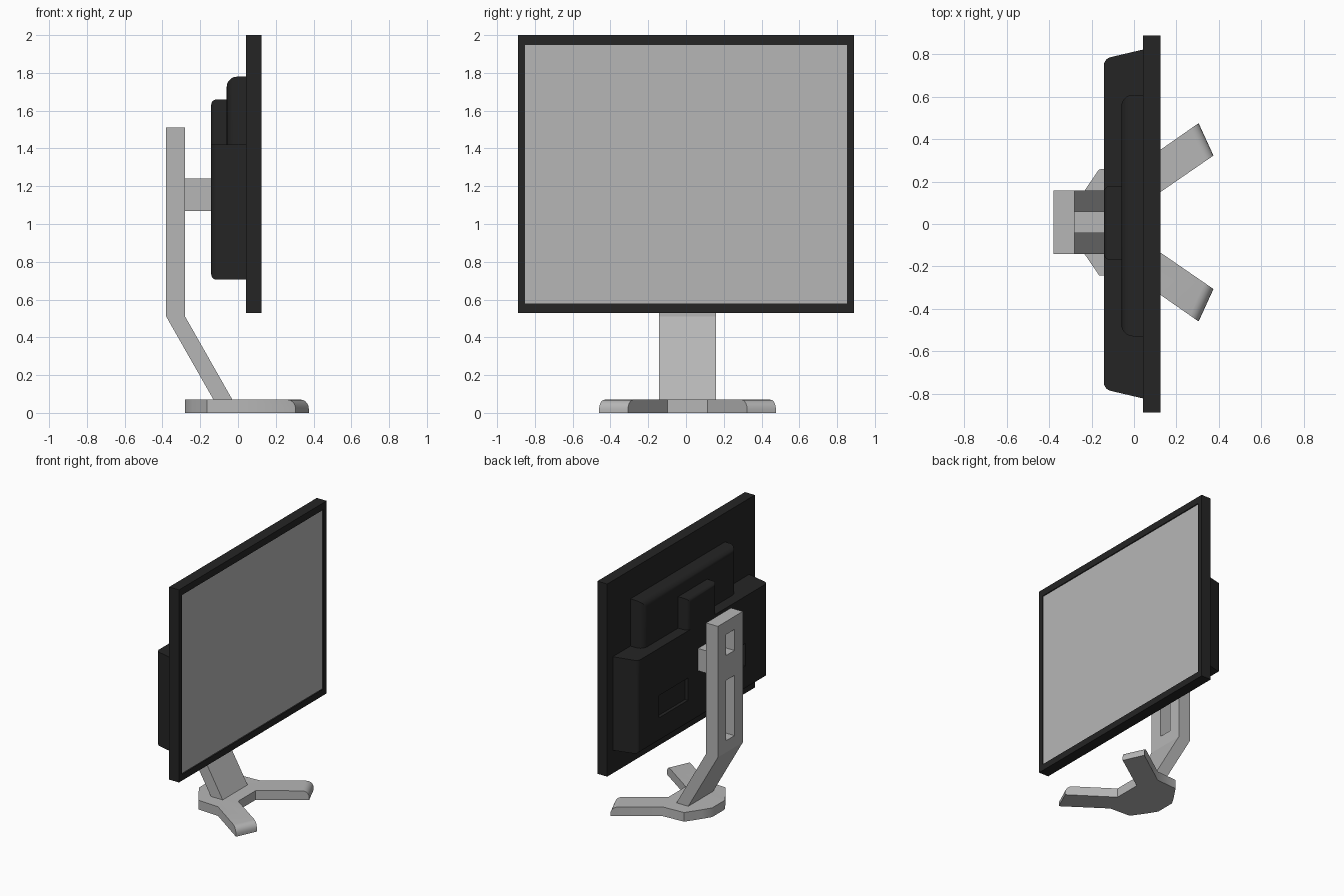
import bpy, bmesh, math
from mathutils import Vector

if "Cube" in bpy.data.objects:
    bpy.data.objects.remove(bpy.data.objects["Cube"])


def material(name, v):
    m = bpy.data.materials.new(name)
    m.diffuse_color = (v, v, v, 1)
    m.use_nodes = True
    m.node_tree.nodes["Principled BSDF"].inputs["Base Color"].default_value = m.diffuse_color
    return m


BLACK = material("black plastic", 0.018)
GREY = material("grey plastic", 0.47)
MID = 0.008  # the stand and rear details sit a hair off centre


def finish(bm, name, mat, smooth=False):
    bmesh.ops.recalc_face_normals(bm, faces=bm.faces)
    me = bpy.data.meshes.new(name)
    bm.to_mesh(me)
    bm.free()
    ob = bpy.data.objects.new(name, me)
    bpy.context.collection.objects.link(ob)
    if mat:
        me.materials.append(mat)
    if smooth:
        bpy.ops.object.select_all(action='DESELECT')
        ob.select_set(True)
        bpy.context.view_layer.objects.active = ob
        bpy.ops.object.shade_smooth_by_angle(angle=math.radians(35))
    return ob


def round_edges(bm, rule, r, seg=5):
    es = [e for e in bm.edges if rule(*[v.co for v in e.verts])]
    bmesh.ops.bevel(bm, geom=es, offset=r, segments=seg, profile=0.5,
                    affect='EDGES', clamp_overlap=True)


def box_bm(x0, x1, y0, y1, z0, z1):
    bm = bmesh.new()
    bmesh.ops.create_cube(bm, size=1)
    for v in bm.verts:
        c = v.co
        v.co = Vector((x1 if c.x > 0 else x0, y1 if c.y > 0 else y0,
                       z1 if c.z > 0 else z0))
    return bm


def prism(points, offset):
    bm = bmesh.new()
    f = bm.faces.new([bm.verts.new(p) for p in points])
    g = bmesh.ops.extrude_face_region(bm, geom=[f])["geom"]
    bmesh.ops.translate(bm, vec=offset,
                        verts=[v for v in g if isinstance(v, bmesh.types.BMVert)])
    return bm


def cut(ob, name, *dims):
    c = finish(box_bm(*dims), name, None)
    c.hide_render = True
    c.hide_viewport = False
    c.display_type = 'WIRE'
    m = ob.modifiers.new(name, 'BOOLEAN')
    m.operation = 'DIFFERENCE'
    m.solver = 'EXACT'
    m.object = c


# display panel with a recessed grey screen
bm = box_bm(0.042, 0.125, -0.89, 0.89, 0.53, 2.0)
front = max(bm.faces, key=lambda f: f.calc_center_median().x)
bmesh.ops.inset_region(bm, faces=[front], thickness=0.04)
for v in front.verts:
    v.co.y = math.copysign(0.852, v.co.y)
    v.co.z = 1.947 if v.co.z > 1 else 0.58
rim = bmesh.ops.extrude_discrete_faces(bm, faces=[front])["faces"][0]
bmesh.ops.delete(bm, geom=[rim], context='FACES')
panel = finish(bm, "display_frame", BLACK)
finish(box_bm(0.113, 0.119, -0.852, 0.852, 0.58, 1.947), "screen", GREY)

# wide lower rear housing: tapered sides, rounded back rim, flat top
bm = box_bm(-0.142, 0.05, -0.78, 0.78, 0.705, 1.42)
for v in bm.verts:
    if v.co.x > 0:
        v.co.y = math.copysign(0.825, v.co.y)
round_edges(bm, lambda a, b: a.x < 0 and b.x < 0 and not (a.z > 1 and b.z > 1), 0.03)
housing = finish(bm, "rear_housing", BLACK, True)
for side in (-1, 1):
    y = sorted((MID + side * 0.17, MID + side * 0.52))
    cut(housing, "pocket_cutter", -0.3, -0.117, y[0], y[1], 0.89, 1.06)

# upper rear housing and central block above the lower housing
bm = box_bm(-0.06, 0.05, -0.53, 0.61, 1.3, 1.78)
round_edges(bm, lambda a, b: a.x < 0 and b.x < 0 and not (a.z < 1.4 and b.z < 1.4), 0.055)
finish(bm, "upper_rear_housing", BLACK, True)
bm = box_bm(-0.142, 0.03, -0.17, 0.18, 1.3, 1.66)
round_edges(bm, lambda a, b: a.x < 0 and b.x < 0 and not (a.z < 1.4 and b.z < 1.4), 0.03)
finish(bm, "central_rear_block", BLACK, True)

# bent stand column with two through slots, and the neck between them
side = [(-0.38, 1.51), (-0.28, 1.51), (-0.28, 0.51), (-0.007, 0.03),
        (-0.107, 0.03), (-0.38, 0.51)]
column = finish(prism([(x, MID - 0.15, z) for x, z in side], (0, 0.30, 0)),
                "stand_column", GREY)
for z0, z1 in ((0.6, 1.06), (1.25, 1.41)):
    cut(column, "slot_cutter", -0.5, -0.2, MID - 0.05, MID + 0.05, z0, z1)
finish(box_bm(-0.29, -0.13, MID - 0.05, MID + 0.05, 1.07, 1.24), "stand_neck", GREY)

# foot: angular hub with two splayed legs, rounded at the toe tops
half = [(-0.28, 0.075), (-0.24, 0.14), (-0.165, 0.25), (0.007, 0.26),
        (0.305, 0.468), (0.375, 0.315), (0.07, 0.105)]
outline = half + [(x, -y) for x, y in reversed(half)]
bm = prism([(x, y + MID, 0) for x, y in outline], (0, 0, 0.07))
round_edges(bm, lambda a, b: min(a.x, b.x) > 0.25 and min(a.z, b.z) > 0.05, 0.05)
finish(bm, "foot", GREY, True)
